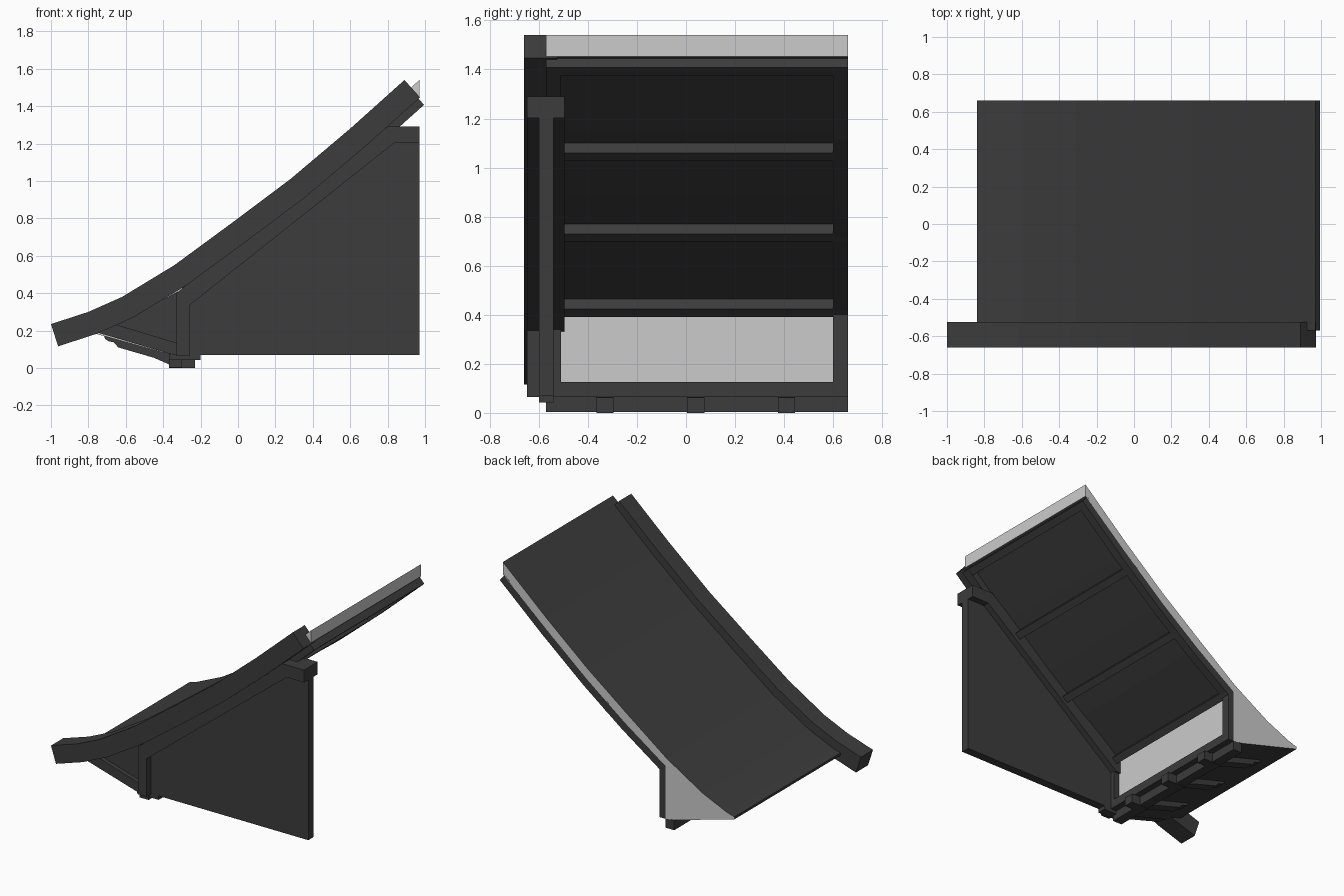
import bpy, bmesh
from mathutils import Vector

if "Cube" in bpy.data.objects:
    bpy.data.objects.remove(bpy.data.objects["Cube"])


def material(name, v):
    m = bpy.data.materials.new(name)
    m.diffuse_color = (v, v, v, 1)
    m.use_nodes = True
    m.node_tree.nodes["Principled BSDF"].inputs["Base Color"].default_value = m.diffuse_color
    return m


DARK = material("dark_timber", 0.045)
LIGHT = material("plain_fill", 0.8)


def prism(name, profile, y0, y1, light=None):
    """Extrude an x-z profile along y; faces passing light(normal) are pale."""
    bm = bmesh.new()
    face = bm.faces.new([bm.verts.new((x, y0, z)) for x, z in profile])
    new = bmesh.ops.extrude_face_region(bm, geom=[face])["geom"]
    bmesh.ops.translate(bm, vec=(0, y1 - y0, 0),
                        verts=[g for g in new if isinstance(g, bmesh.types.BMVert)])
    bmesh.ops.recalc_face_normals(bm, faces=bm.faces)
    bm.normal_update()
    for f in bm.faces:
        f.material_index = int(bool(light and light(f.normal)))
    me = bpy.data.meshes.new(name)
    bm.to_mesh(me)
    bm.free()
    me.materials.append(DARK)
    me.materials.append(LIGHT)
    ob = bpy.data.objects.new(name, me)
    bpy.context.collection.objects.link(ob)
    return ob


def box(name, x0, x1, y0, y1, z0, z1):
    return prism(name, [(x0, z0), (x1, z0), (x1, z1), (x0, z1)], y0, y1)


def offset(path, d):
    """Shift an x-z path downwards, square to its slope, with mitred joints."""
    pts = [Vector(p) for p in path]
    normals = [Vector((b - a).yx).normalized() * 1 for a, b in zip(pts, pts[1:])]
    normals = [Vector((n.x, -n.y)) for n in normals]
    out = []
    for i, p in enumerate(pts):
        a, b = normals[max(i - 1, 0)], normals[min(i, len(normals) - 1)]
        m = (a + b).normalized()
        out.append(tuple(p + m * d / m.dot(a)))
    return out


# Sweeping gable board along the front edge
sweep = [(-1, 0.235), (-0.8, 0.3), (-0.62, 0.38), (-0.34, 0.55),
         (-0.02, 0.785), (0.28, 1.01), (0.6, 1.28), (0.89, 1.54)]
prism("gable_board", sweep + offset(sweep, 0.125)[::-1], -0.66, -0.525)

# Roof body: dark top and underside, pale cut ends
top = [(-0.84, 0.222), (-0.78, 0.24), (-0.59, 0.325), (-0.31, 0.495),
       (0.01, 0.735), (0.31, 0.965), (0.63, 1.235), (0.97, 1.54)]
under = [(-0.3, 0.44), (0.01, 0.655), (0.31, 0.885), (0.63, 1.155), (0.97, 1.453)]
body = top + under[::-1] + [(-0.3, 0.065), (-0.37, 0.075), (-0.84, 0.205)]
prism("roof_body", body, -0.57, 0.66, lambda n: abs(n.y) > 0.9 or n.x > 0.95)

# Frame under the roof: side rafters, posts, bottom rail and purlins
rafter_path = under[:-1] + [(0.958, 1.448)]
rafter = rafter_path + offset(rafter_path, 0.055)[::-1]
for side, y0 in (("front", -0.57), ("back", 0.6)):
    prism("rafter_" + side, rafter, y0, y0 + 0.06)
    box("frame_post_" + side, -0.3, -0.255, y0, y0 + 0.06, 0.065, 0.43)
box("bottom_rail", -0.3, -0.255, -0.57, 0.66, 0.065, 0.125)
along, down = Vector((0.75, 0.66)), Vector((0.66, -0.75))
for i, p in enumerate([(0.958, 1.448), (0.565, 1.1), (0.16, 0.77), (-0.265, 0.464)]):
    a = Vector(p)
    b = a - along * 0.05
    prism(f"purlin_{i}", [a - down * 0.01, a + down * 0.054,
                          b + down * 0.054, b - down * 0.01], -0.57, 0.66)

# Front wall with its rafter beam, post and sill
prism("front_wall", [(-0.3, 0.07), (0.97, 0.07), (0.97, 1.22), (0.82, 1.22),
                     (-0.3, 0.34)], -0.6, -0.54)
prism("wall_beam", [(-0.33, 0.4), (0.8, 1.29), (0.97, 1.29), (0.97, 1.203),
                    (0.835, 1.203), (-0.26, 0.335), (-0.33, 0.33)], -0.648, -0.495)
box("corner_post", -0.33, -0.26, -0.648, -0.54, 0.065, 0.39)
box("wall_sill", -0.37, -0.2, -0.6, -0.54, 0.042, 0.072)

# Triangular eave end: infill panel and sloping lower beam
prism("eave_infill", [(-0.68, 0.22), (-0.32, 0.1), (-0.32, 0.41)], -0.6, -0.54)
prism("eave_beam", [(-0.77, 0.195), (-0.35, 0.072), (-0.33, 0.072),
                    (-0.33, 0.135), (-0.65, 0.232)], -0.63, -0.53)

# Wall plate and carved rafter tails beneath the eave
box("wall_plate", -0.37, -0.3, -0.57, 0.66, 0.003, 0.07)
tail = [(-0.72, 0.18), (-0.71, 0.155), (-0.69, 0.142), (-0.665, 0.138),
        (-0.64, 0.11), (-0.45, 0.055), (-0.37, 0.02), (-0.37, 0),
        (-0.23, 0), (-0.23, 0.062), (-0.33, 0.075)]
for i, y in enumerate((-0.33, 0.04, 0.41)):
    prism(f"rafter_tail_{i}", tail, y - 0.035, y + 0.035)
